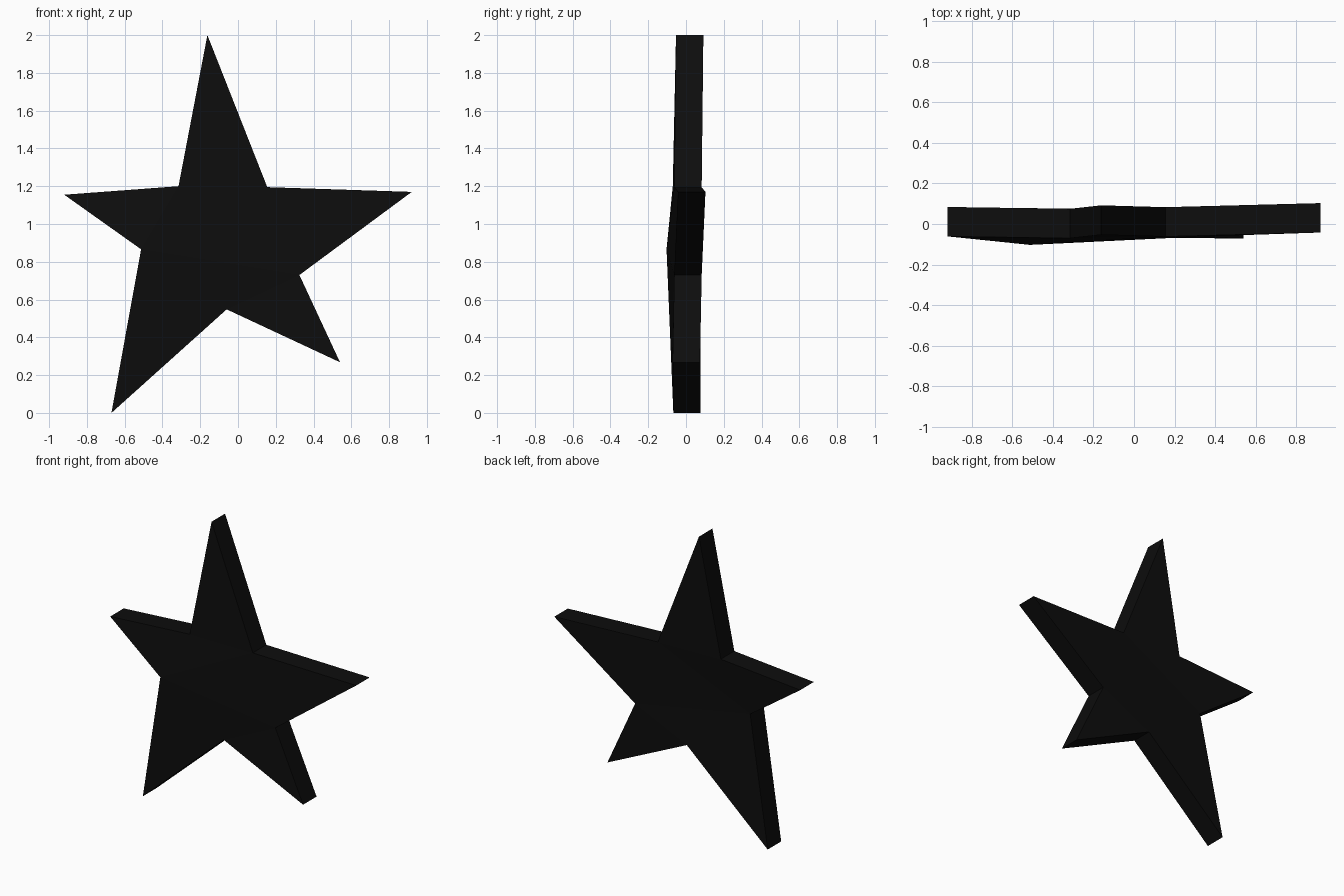
import bpy, bmesh

if "Cube" in bpy.data.objects:
    bpy.data.objects.remove(bpy.data.objects["Cube"])

THICK = 0.145

# Outline clockwise from the top tip: x, z, front y (slightly warped plate)
outline = [
    (-0.162, 2.0, -0.053), (0.155, 1.195, -0.062),
    (0.92, 1.17, -0.042), (0.325, 0.73, -0.062),
    (0.54, 0.268, -0.071), (-0.06, 0.548, -0.068),
    (-0.67, 0.0, -0.067), (-0.513, 0.866, -0.103),
    (-0.92, 1.155, -0.061), (-0.315, 1.2, -0.07),
]
n = len(outline)

bm = bmesh.new()
front = [bm.verts.new((x, y, z)) for x, z, y in outline]
back = [bm.verts.new((x, y + THICK, z)) for x, z, y in outline]

for ring in (front, back):
    # Five points of the star
    for i in range(0, n, 2):
        bm.faces.new((ring[i - 1], ring[i], ring[i + 1]))
    # Middle, fanned from the bent left notch
    for a, b in ((9, 1), (1, 3), (3, 5)):
        bm.faces.new((ring[7], ring[a], ring[b]))

# Side walls
for i in range(n):
    j = (i + 1) % n
    bm.faces.new((front[i], front[j], back[j], back[i]))

bmesh.ops.recalc_face_normals(bm, faces=bm.faces)
mesh = bpy.data.meshes.new("star")
bm.to_mesh(mesh)
bm.free()

star = bpy.data.objects.new("star", mesh)
bpy.context.collection.objects.link(star)

mat = bpy.data.materials.new("black")
mat.diffuse_color = (0.004, 0.004, 0.004, 1)
mat.use_nodes = True
mat.node_tree.nodes["Principled BSDF"].inputs["Base Color"].default_value = mat.diffuse_color
mesh.materials.append(mat)
